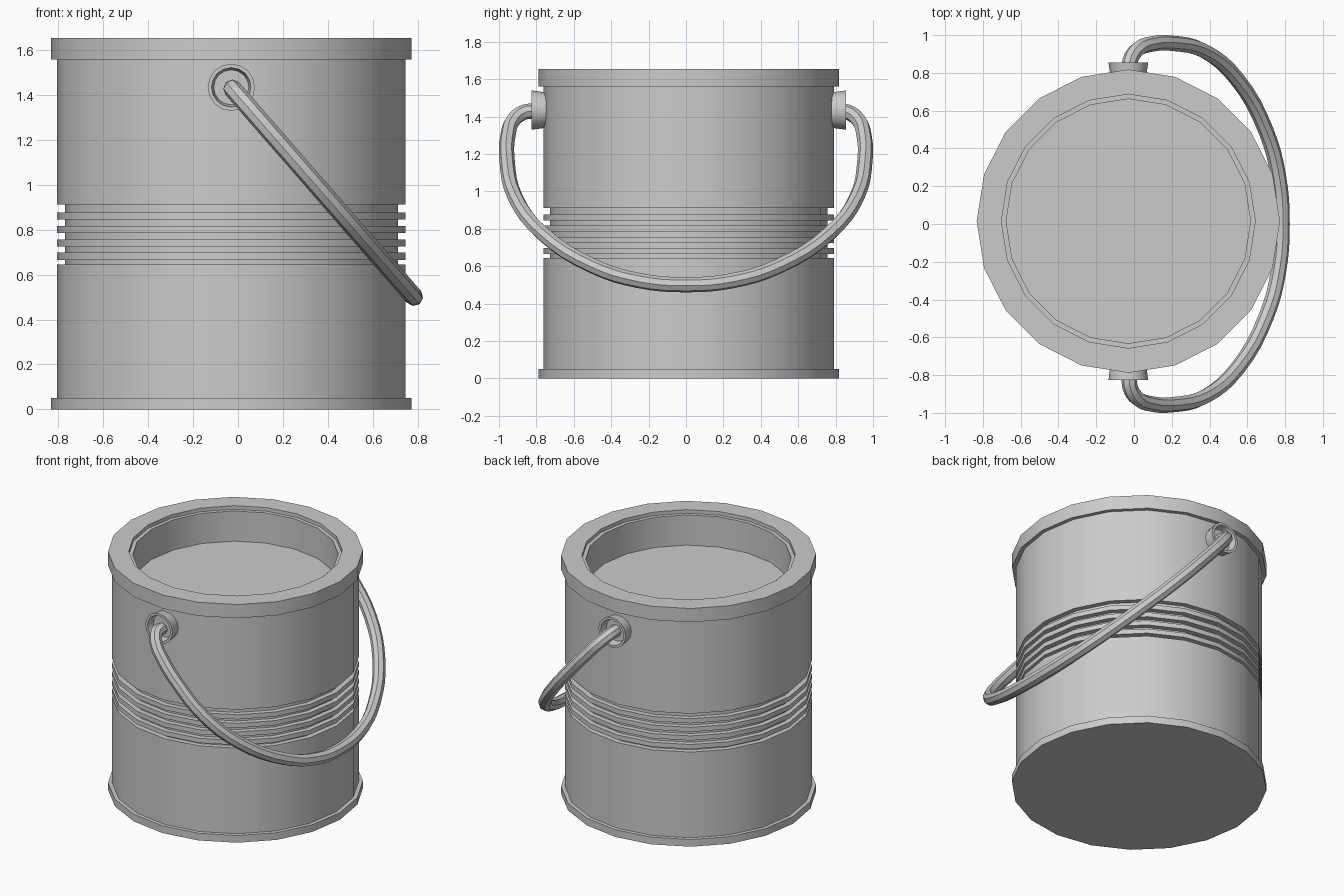
import bpy, bmesh, math
from mathutils import Matrix, Vector

if "Cube" in bpy.data.objects:
    bpy.data.objects.remove(bpy.data.objects["Cube"])

CX, CY = -0.03, 0.015      # axis of the can
EAR_Z = 1.435


def lathe(name, profile, sides, matrix, closed=False):
    """Spin (radius, height) points round the local z axis."""
    bm = bmesh.new()
    rings = []
    for r, h in profile:
        if r == 0:
            rings.append([bm.verts.new((0, 0, h))] * sides)
        else:
            rings.append([bm.verts.new((r * math.cos(2 * math.pi * i / sides),
                                        r * math.sin(2 * math.pi * i / sides), h))
                          for i in range(sides)])
    pairs = list(zip(rings, rings[1:]))
    if closed:
        pairs.append((rings[-1], rings[0]))
    for a, b in pairs:
        for i in range(sides):
            j = (i + 1) % sides
            bm.faces.new(list(dict.fromkeys((a[i], a[j], b[j], b[i]))))
    bmesh.ops.recalc_face_normals(bm, faces=bm.faces)
    bm.transform(matrix)
    me = bpy.data.meshes.new(name)
    bm.to_mesh(me)
    bm.free()
    ob = bpy.data.objects.new(name, me)
    bpy.context.collection.objects.link(ob)
    smooth(ob)
    return ob


def smooth(ob):
    bpy.ops.object.select_all(action='DESELECT')
    ob.select_set(True)
    bpy.context.view_layer.objects.active = ob
    bpy.ops.object.shade_smooth_by_angle(angle=math.radians(30))


# Can: base lip, wall, four ridges in a recessed band, top rim, sunken top
R, GROOVE, RIM = 0.777, 0.742, 0.803
profile = [(0, 0), (RIM, 0), (RIM, 0.05), (R, 0.05), (R, 0.645), (GROOVE, 0.645)]
for k in range(4):
    z = 0.666 + 0.0597 * k
    profile += [(GROOVE, z), (R, z), (R, z + 0.032), (GROOVE, z + 0.032)]
profile += [(GROOVE, 0.912), (R, 0.912), (R, 1.56), (RIM, 1.56), (RIM, 1.655),
            (0.672, 1.655), (0.672, 1.63), (0.647, 1.63), (0.647, 1.42), (0, 1.42)]
lathe("can", profile, 20, Matrix.Translation((CX, CY, 0)))

# Flared cup-shaped ears on both sides
ear = [(0, 0.745), (0.092, 0.745), (0.105, 0.84), (0.088, 0.84), (0.078, 0.79), (0, 0.79)]
for side, name in ((1, "ear_back"), (-1, "ear_front")):
    lathe(name, ear, 16, Matrix.Translation((CX, CY, EAR_Z))
          @ Matrix.Rotation(-side * math.pi / 2, 4, 'X'))

# Wire handle: half path as (x, y) in a tilted plane, mirrored across y
half = [(-0.025, 0.80), (-0.02, 0.865), (0.02, 0.925), (0.09, 0.952), (0.2, 0.957),
        (0.375, 0.914), (0.547, 0.765), (0.70, 0.49), (0.765, 0.25)]
path = half + [(0.784, 0)] + [(x, -y) for x, y in reversed(half)]
cu = bpy.data.curves.new("handle", 'CURVE')
cu.dimensions = '3D'
cu.bevel_depth = 0.041
cu.bevel_resolution = 2
cu.resolution_u = 4
cu.use_fill_caps = True
sp = cu.splines.new('BEZIER')
sp.bezier_points.add(len(path) - 1)
for p, (x, y) in zip(sp.bezier_points, path):
    p.co = Vector((x, y, EAR_Z - (x - CX) * 1.147))
    p.handle_left_type = p.handle_right_type = 'AUTO'
handle = bpy.data.objects.new("handle", cu)
bpy.context.collection.objects.link(handle)
bpy.ops.object.select_all(action='DESELECT')
handle.select_set(True)
bpy.context.view_layer.objects.active = handle
bpy.ops.object.convert(target='MESH')
smooth(bpy.context.view_layer.objects.active)
